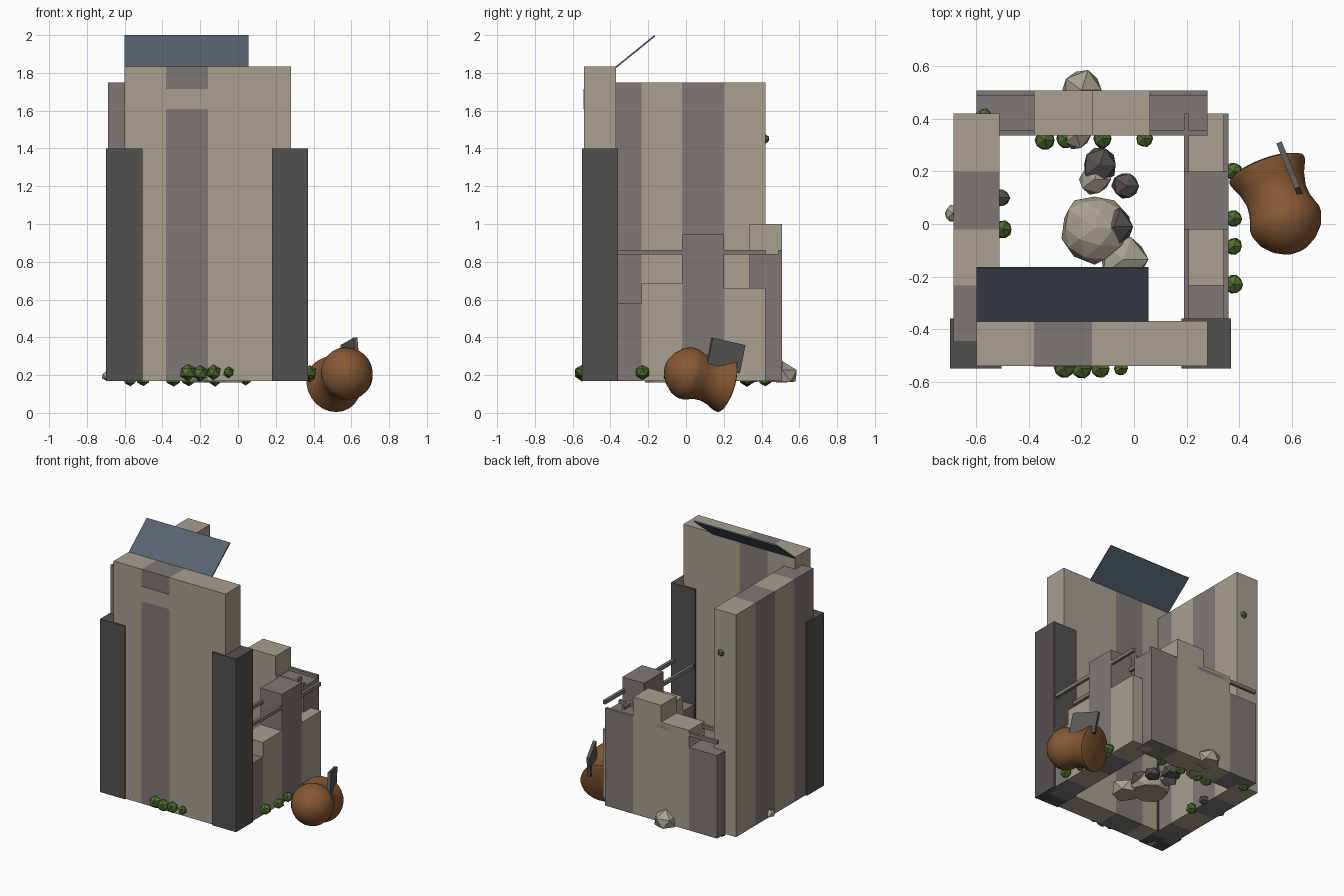
import bpy, bmesh, math, random
from mathutils import Vector, Matrix

if "Cube" in bpy.data.objects:
    bpy.data.objects.remove(bpy.data.objects["Cube"])

random.seed(4)


def lin(c):
    c /= 255
    return c / 12.92 if c <= 0.04045 else ((c + 0.055) / 1.055) ** 2.4


def material(name, r, g, b):
    m = bpy.data.materials.new(name)
    m.diffuse_color = (lin(r), lin(g), lin(b), 1)
    m.use_nodes = True
    m.node_tree.nodes["Principled BSDF"].inputs["Base Color"].default_value = m.diffuse_color
    return m


LIGHT = material("light_stone", 168, 160, 144)
GREY = material("grey_stone", 126, 121, 117)
DARK = material("dark_stone", 84, 81, 79)
SLATE = material("slate_blue", 88, 99, 112)
BROWN = material("brown_clay", 134, 88, 52)
GREEN = material("leaf_green", 80, 112, 48)
IRON = material("iron_grey", 92, 90, 88)


def finish(name, bm, mat):
    bmesh.ops.recalc_face_normals(bm, faces=bm.faces[:])
    me = bpy.data.meshes.new(name)
    bm.to_mesh(me)
    bm.free()
    me.materials.append(mat)
    ob = bpy.data.objects.new(name, me)
    bpy.context.collection.objects.link(ob)
    return ob


def box(name, x0, x1, y0, y1, z0, z1, mat):
    bm = bmesh.new()
    bmesh.ops.create_cube(bm, size=1)
    for v in bm.verts:
        v.co = Vector((x0 + (v.co.x + .5) * (x1 - x0),
                       y0 + (v.co.y + .5) * (y1 - y0),
                       z0 + (v.co.z + .5) * (z1 - z0)))
    return finish(name, bm, mat)


def blob(name, x, y, z, r, mat, squash=1.0, jitter=0.1, flat=None):
    bm = bmesh.new()
    bmesh.ops.create_icosphere(bm, subdivisions=1 if r < 0.1 else 2, radius=r)
    for v in bm.verts:
        v.co *= 1 + random.uniform(-jitter, jitter)
        v.co.z *= squash
        v.co += Vector((x, y, z))
        if flat is not None:
            v.co.z = max(v.co.z, flat)
    return finish(name, bm, mat)


BASE = 0.17
XS = [-0.60, -0.38, -0.16, 0.06, 0.28]
YS = [-0.45, -0.235, -0.02, 0.20, 0.42]

# Four walls, each made of four upright slabs: (height, colour)
front = [(1.835, LIGHT), (1.835, GREY), (1.835, LIGHT), (1.835, LIGHT)]
back = [(0.76, GREY), (0.88, LIGHT), (1.0, LIGHT), (0.84, GREY)]
left = [(1.75, GREY), (1.75, LIGHT), (1.75, GREY), (1.75, LIGHT)]
right = [(0.58, GREY), (0.685, LIGHT), (0.945, GREY), (0.66, LIGHT)]
for i in range(4):
    box(f"front_wall_{i}", XS[i], XS[i + 1], -0.54, -0.37, BASE, *front[i])
    box(f"back_wall_{i}", XS[i], XS[i + 1], 0.337, 0.508, BASE, *back[i])
    box(f"left_wall_{i}", -0.687, -0.513, YS[i], YS[i + 1], BASE, *left[i])
    box(f"right_wall_{i}", 0.19, 0.36, YS[i], YS[i + 1], BASE, *right[i])

# Light lintel band on the front and inside of the grey front slab
box("lintel_front", -0.38, -0.16, -0.543, -0.538, 1.61, 1.715, LIGHT)

# Dark corner pillars
box("left_pillar", -0.70, -0.505, -0.55, -0.36, BASE, 1.40, DARK)
box("right_pillar", 0.18, 0.37, -0.55, -0.36, BASE, 1.40, DARK)

# Thin rails running flush with both faces of the broken walls
for n, x in enumerate((0.20, 0.35)):
    box(f"side_rail_{n}", x - 0.01, x + 0.01, -0.45, 0.42, 0.838, 0.863, GREY)
for n, y in enumerate((0.348, 0.498)):
    box(f"back_rail_{n}", -0.60, 0.28, y - 0.01, y + 0.01, 0.838, 0.863, GREY)

# Tilted roof sheet
bm = bmesh.new()
prof = [(-0.375, 1.832), (-0.37, 1.825), (-0.163, 1.993), (-0.168, 2.0)]
f = bm.faces.new([bm.verts.new((-0.60, y, z)) for y, z in prof])
ext = bmesh.ops.extrude_face_region(bm, geom=[f])
bmesh.ops.translate(bm, vec=(0.655, 0, 0),
                    verts=[v for v in ext["geom"] if isinstance(v, bmesh.types.BMVert)])
finish("roof_sheet", bm, SLATE)

# Fallen pot: a lathed profile laid on its side
a, b = Vector((0.585, -0.01, 0.215)), Vector((0.505, 0.21, 0.15))
rot = (b - a).to_track_quat('Z', 'Y').to_matrix().to_4x4()
profile = [(-.105, .001), (-.095, .05), (-.07, .09), (-.03, .125), (0.01, .14), (.035, .14),
           (.09, .122), (.13, .119), (.18, .13), (.225, .15), (.24, .152), (.25, .13), (.255, .001)]
bm = bmesh.new()
N = 24
rings = [[bm.verts.new((r * math.cos(2 * math.pi * k / N), r * math.sin(2 * math.pi * k / N), t))
          for k in range(N)] for t, r in profile]
for p, q in zip(rings, rings[1:]):
    for k in range(N):
        bm.faces.new((p[k], p[(k + 1) % N], q[(k + 1) % N], q[k]))
bm.faces.new(rings[0])
bm.faces.new(rings[-1])
bm.transform(Matrix.Translation(a) @ rot)
pot = finish("pot", bm, BROWN)
bpy.context.view_layer.objects.active = pot
pot.select_set(True)
bpy.ops.object.shade_smooth_by_angle(angle=math.radians(35))
pot.select_set(False)

# Iron plate stuck in the pot
plate = box("pot_plate", -0.011, 0.011, -0.095, 0.095, -0.075, 0.075, IRON)
plate.location = (0.593, 0.21, 0.305)
plate.rotation_euler = (math.radians(-12), 0, math.radians(22))

# Rubble: (x, y, z, radius, colour)
rocks = [(-.15, -.015, .19, .13, LIGHT), (-.075, -.01, .23, .08, DARK), (-.04, -.135, .19, .099, LIGHT),
         (-.15, .17, .19, .065, LIGHT), (-.13, .225, .20, .07, DARK), (-.03, .145, .19, .058, DARK),
         (-.20, .51, .195, .09, LIGHT), (-.69, .04, .195, .035, LIGHT), (-.51, .10, .19, .04, DARK),
         (-.22, .34, .19, .06, LIGHT)]
for n, (x, y, z, r, m) in enumerate(rocks):
    blob(f"rock_{n}", x, y, z, r, m, 0.8, 0.1, 0.16)

# Shrubs along the foot of the walls and one high up
shrubs = [(-.265, -.545, .215, .045), (-.20, -.55, .21, .042), (-.13, -.55, .215, .04), (-.05, -.55, .215, .03),
          (.38, .20, .20, .038), (.38, .02, .205, .036), (.38, -.085, .20, .036), (.38, -.23, .215, .04),
          (-.34, .32, .18, .042), (-.26, .325, .18, .04), (-.12, .325, .18, .04), (.04, .325, .18, .036),
          (-.50, -.02, .18, .038), (-.57, .42, .175, .035), (-.57, .415, 1.45, .028)]
for n, s in enumerate(shrubs):
    blob(f"shrub_{n}", *s, GREEN, 1.0, 0.06)
